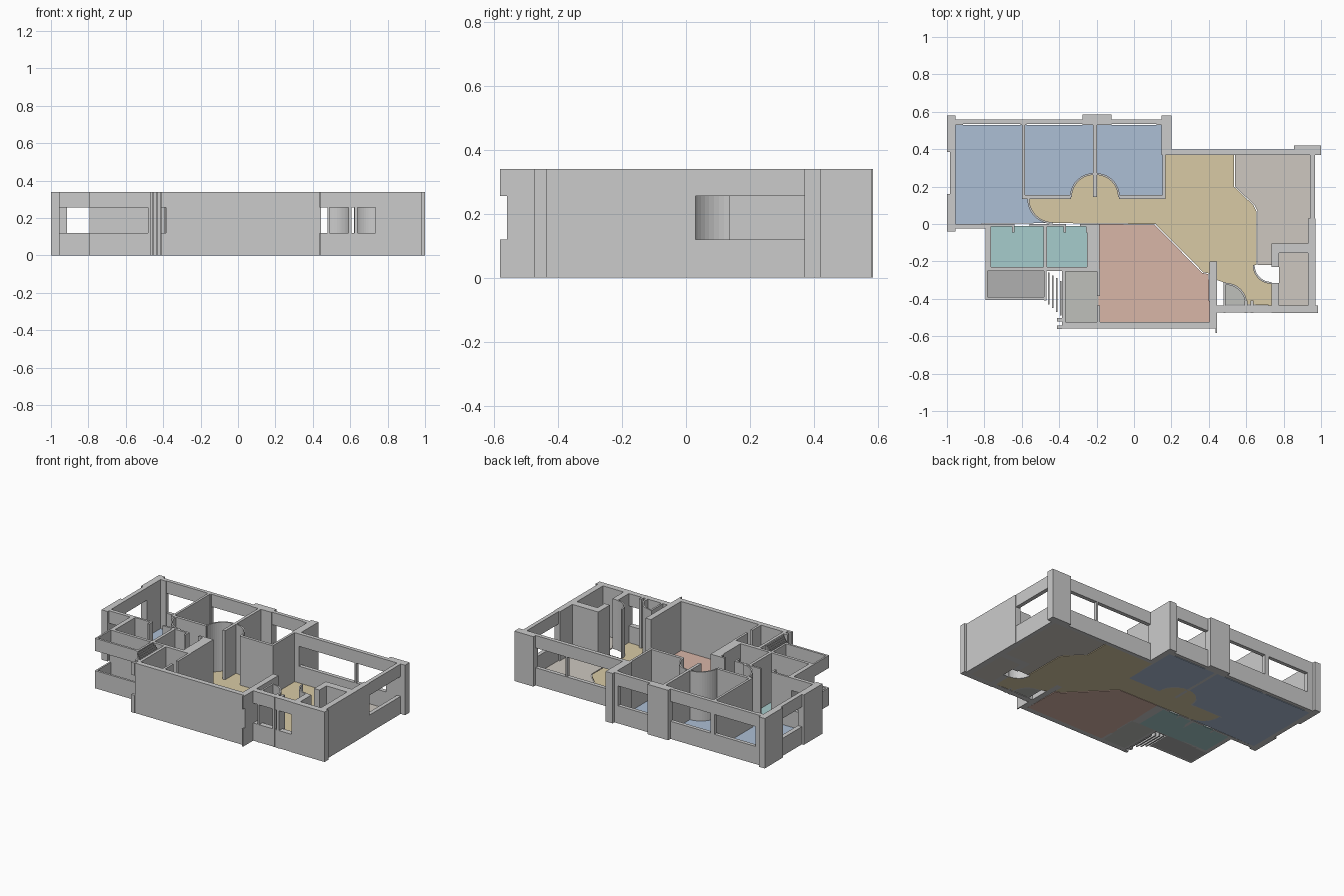
import bpy, bmesh, math

if "Cube" in bpy.data.objects:
    bpy.data.objects.remove(bpy.data.objects["Cube"])

H, SILL, HEAD, FLOOR = 0.34, 0.12, 0.255, 0.006
THIN, THICK = 0.016, 0.037
# Shared plan lines
WEST, NORTH, SOUTH, EAST = -.955, .53, -.525, .93
BED_A, BED_B, BED_C = -.591, -.215, .16      # bedroom partitions
HALL, LIV_N, BATH_S, LOUNGE_W = .145, .37, -.24, -.19
ENTRY, LOUNGE_E, UTIL_S = .735, .405, -.435


def prism(name, pts, z0, z1, mat=None):
    """Extrude a plan outline from z0 to z1."""
    bm = bmesh.new()
    face = bm.faces.new([bm.verts.new((x, y, z0)) for x, y in pts])
    ext = bmesh.ops.extrude_face_region(bm, geom=[face])
    up = [v for v in ext["geom"] if isinstance(v, bmesh.types.BMVert)]
    bmesh.ops.translate(bm, verts=up, vec=(0, 0, z1 - z0))
    bmesh.ops.recalc_face_normals(bm, faces=bm.faces)
    me = bpy.data.meshes.new(name)
    bm.to_mesh(me)
    bm.free()
    bpy.context.collection.objects.link(bpy.data.objects.new(name, me))
    if mat:
        me.materials.append(mat)


def rect(x0, x1, y0, y1):
    return [(x0, y0), (x1, y0), (x1, y1), (x0, y1)]


def block(name, x0, x1, y0, y1):
    prism(name, rect(x0, x1, y0, y1), 0, H)


def along_x(name, y, x0, x1, t=THIN):
    """Wall running in x, centred on y."""
    block(name, x0, x1, y - t / 2, y + t / 2)


def along_y(name, x, y0, y1, t=THIN):
    """Wall running in y, centred on x."""
    block(name, x - t / 2, x + t / 2, y0, y1)


def window(name, x0, x1, y0, y1):
    """Parapet below and lintel above an open band."""
    prism(name + "_sill", rect(x0, x1, y0, y1), 0, SILL)
    prism(name + "_lintel", rect(x0, x1, y0, y1), HEAD, H)


def swing(door, offset=0, flip=False, n=12):
    """Points on the quarter circle swept by a door."""
    cx, cy, r, start = door
    pts = [(cx + (r + offset) * math.cos(math.radians(start + 90 * i / n)),
            cy + (r + offset) * math.sin(math.radians(start + 90 * i / n))) for i in range(n + 1)]
    return pts[::-1] if flip else pts


def colour(name, rgb):
    m = bpy.data.materials.new(name)
    m.diffuse_color = (*[(c / 255) ** 2.2 for c in rgb], 1)
    m.use_nodes = True
    m.node_tree.nodes["Principled BSDF"].inputs["Base Color"].default_value = m.diffuse_color
    return m


def floor(name, pts, mat):
    prism(name, pts, 0, FLOOR, mat)


# Door sweeps: centre, radius, start angle
door_a = (-.435, .135, .13, 180)
door_b = (BED_B, HALL, .122, 90)
door_c = (BED_B + .012, HALL, .122, 0)
door_entry = (ENTRY, -.22, .095, 180)
door_store = (.49, -.43, .11, 0)
for i, d in enumerate((door_a, door_b, door_c, door_entry, door_store)):
    prism("door_sweep_%d" % i, swing(d, .005) + swing(d, -.005, True), 0, H)

# Floors of the bedrooms and bathrooms
blue = colour("bedroom_blue", (171, 189, 212))
teal = colour("bath_teal", (165, 203, 203))
floor("bedroom_floor_west", [(BED_A, NORTH), (WEST, NORTH), (WEST, 0)] + swing(door_a, 0, True)
      + [(BED_A, HALL)], blue)
floor("bedroom_floor_middle", swing(door_b) + [(BED_A, HALL), (BED_A, NORTH), (BED_B, NORTH)], blue)
floor("bedroom_floor_east", swing(door_c) + [(BED_B, NORTH), (BED_C, NORTH), (BED_C, HALL)], blue)
floor("bath_floor_west", rect(-.765, -.475, BATH_S, -.01), teal)
floor("bath_floor_east", rect(-.475, -.245, BATH_S, -.01), teal)

# Lounge, hall and balcony floors meet along two shared edges
lounge_edge = [(LOUNGE_E, -.265), (.37, -.258), (.115, 0)]
balcony_edge = [(.538, LIV_N), (.538, .2), (.642, .1), (.657, .07), (.657, -.22)]
gap = .006
floor("lounge_floor", [(LOUNGE_W, 0), (LOUNGE_W, SOUTH), (LOUNGE_E, SOUTH)]
      + [(x - gap, y - gap / 2) for x, y in lounge_edge], colour("lounge_red", (216, 180, 166)))
floor("living_floor", swing(door_a, 0, True)[::-1] + lounge_edge[::-1]
      + [(LOUNGE_E, -.2), (.445, -.2), (.445, -.3)] + swing(door_store, .004, True)
      + [(ENTRY, UTIL_S)] + swing(door_entry, 0, True)
      + [(x - gap / 2, y) for x, y in balcony_edge[::-1]]
      + [(BED_C, LIV_N), (BED_C, HALL)] + swing(door_c) + swing(door_b)
      + [(BED_A + .02, HALL)], colour("living_tan", (216, 201, 163)))
beige = colour("balcony_beige", (204, 198, 190))
floor("balcony_floor", [(x + gap / 2, y) for x, y in balcony_edge]
      + [(ENTRY, -.22), (ENTRY, -.11), (.94, -.11), (.94, LIV_N)], beige)
floor("utility_floor", rect(.775, EAST, UTIL_S, -.155), beige)

# Small service floors
sage = colour("closet_grey", (189, 191, 185))
floor("closet_floor", rect(-.365, LOUNGE_W, SOUTH, BATH_S), sage)
floor("store_floor", [(.49, -.43)] + swing(door_store), sage)
floor("service_floor", rect(-.785, -.475, -.39, BATH_S), colour("service_grey", (174, 174, 174)))

# Corner pillars
block("pillar_northwest", -1, WEST, .385, .58)
block("pillar_west", -1, WEST, -.04, .16)
block("pillar_north", -.275, -.12, NORTH, .585)
block("pillar_middle", .147, .2, LIV_N, .58)
block("pillar_northeast", .855, 1, LIV_N, .42)

# North facade: bedroom windows between jambs
for name, x0, x1 in (("west", -.915, BED_A - .015), ("middle", BED_A + .015, -.275),
                     ("east", -.12, .12)):
    window("bedroom_window_" + name, x0, x1, NORTH + .005, .56)
for x, w in ((-.935, .04), (BED_A, .03), (.134, .028)):
    along_y("window_jamb", x, NORTH, .56, w)

# Other facade windows
window("bedroom_window_side", -.985, WEST, .16, .385)
window("bedroom_window_south", WEST, -.795, -.025, 0)
window("living_window", .2, .855, LIV_N, .397)
along_y("living_mullion", .625, LIV_N, .395, .01)
window("balcony_window", .94, .967, .03, LIV_N)
window("entry_window", .445, ENTRY, UTIL_S - .037, UTIL_S)
window("lounge_end_window", .437, .445, -.582, -.56)

# Bedroom partitions and hall walls
along_y("bedroom_partition_west", BED_A, HALL, NORTH)
along_y("bedroom_partition_middle", BED_B + .006, HALL, NORTH, .02)
along_y("bedroom_partition_east", BED_C, HALL, LIV_N)
along_x("hall_wall_west", HALL, BED_A - .008, BED_B - .122, .02)
along_x("hall_wall_east", HALL, BED_B + .134, BED_C + .008, .02)

# Bathrooms
along_y("bath_wall_west", -.78, BATH_S, 0, .03)
along_x("bath_wall_south", BATH_S, -.795, -.235, .02)
along_y("bath_partition", -.475, BATH_S, 0, .02)
block("bath_wall_east", -.25, -.185, BATH_S, 0)
for x0, x1 in ((-.795, -.645), (-.56, -.37), (-.29, -.25)):
    along_x("bath_north_wall", -.007, x0, x1, .014)
    along_y("bath_door_jamb", x1, -.045, 0, .012)

# Service balcony and the vertical screens beside it
window("service_window_south", -.795, -.468, -.405, -.39)
window("service_window_west", -.795, -.783, -.39, BATH_S)
along_y("service_wall_east", -.475, -.41, BATH_S, .014)
for i in range(4):
    along_y("screen_%d" % i, -.455 + .021 * i, -.43 - .02 * i, -.26 - .015 * i, .008)
for y in (-.512, -.552):
    window("screen_window", -.412, -.385, y - .01, y + .01)

# Closet and lounge
along_y("closet_wall_west", -.375, -.56, BATH_S, .02)
along_x("closet_wall_north", BATH_S - .007, -.375, -.185)
for y0, y1 in ((-.385, BATH_S), (SOUTH, -.435)):
    along_y("closet_wall_east", LOUNGE_W, y0, y1)
block("lounge_wall_south", -.385, .445, -.56, SOUTH)
block("lounge_wall_east", LOUNGE_E, .445, SOUTH, -.2)

# Utility room, store and entry
block("utility_wall_east", EAST, .97, UTIL_S, .03)
block("utility_wall_south", ENTRY, .985, UTIL_S - .04, UTIL_S)
block("utility_wall_north", ENTRY, EAST, -.155, -.105)
for y0, y1 in ((-.23, -.155), (UTIL_S, -.315)):
    along_y("utility_wall_west", .755, y0, y1, .04)
block("store_wall", .478, .49, -.475, -.31)
for x in (.6, .632):
    along_y("entry_jamb", x, -.475, -.41)
